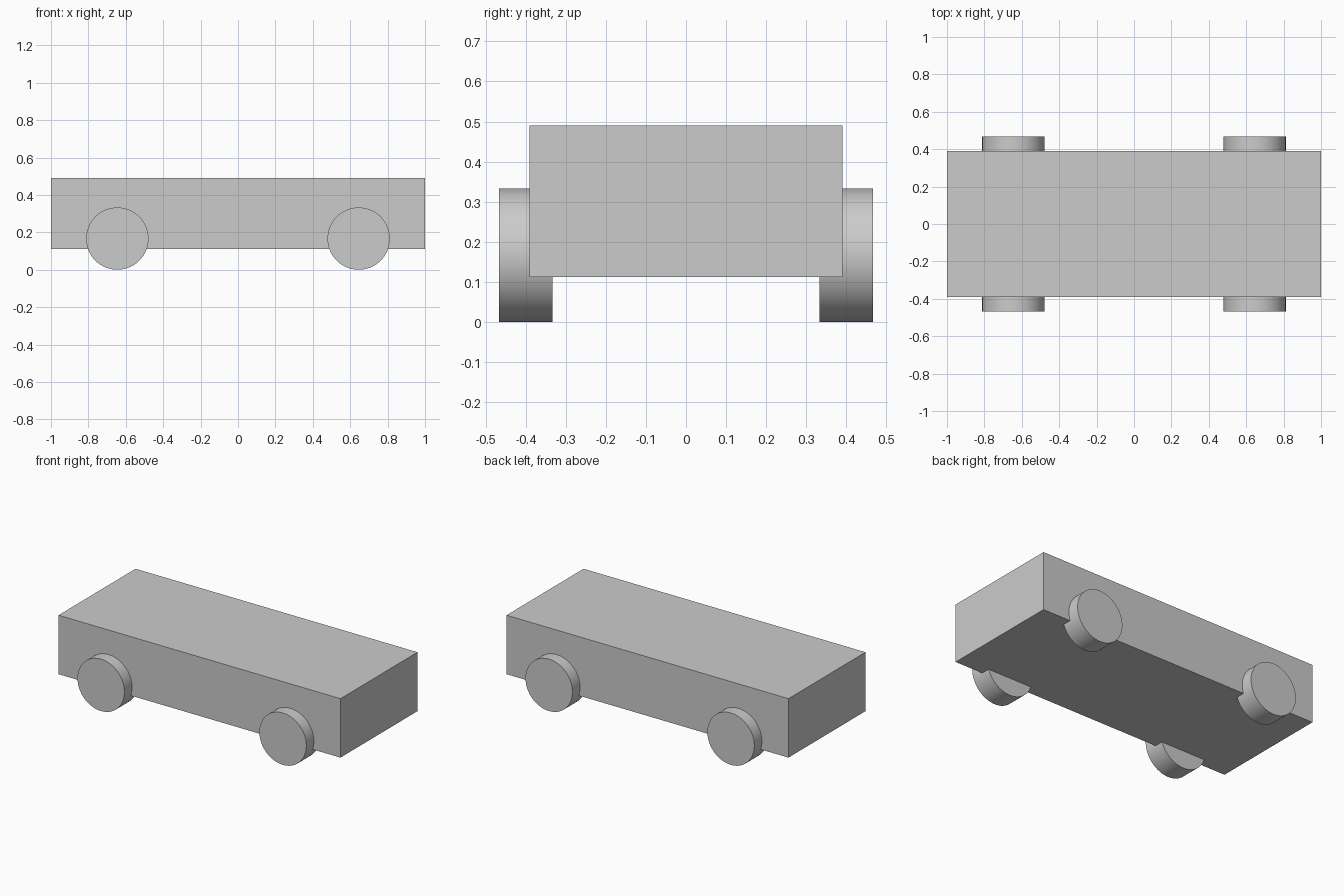
import bpy
import math

cube = bpy.data.objects.get("Cube")
if cube:
    bpy.data.objects.remove(cube, do_unlink=True)

# One plain grey for the whole model
grey = bpy.data.materials.new("light_grey")
grey.use_nodes = True
colour = (0.6, 0.6, 0.6, 1)
grey.diffuse_color = colour
grey.node_tree.nodes["Principled BSDF"].inputs["Base Color"].default_value = colour

LENGTH, WIDTH = 2.0, 0.78
BOTTOM, TOP = 0.112, 0.49
RADIUS, THICKNESS = 0.1665, 0.134
WHEEL_X, WHEEL_Y = 0.645, 0.40

# Box body
bpy.ops.mesh.primitive_cube_add(size=1, location=(0, 0, (BOTTOM + TOP) / 2))
body = bpy.context.object
body.name = "body"
body.scale = (LENGTH, WIDTH, TOP - BOTTOM)
bpy.ops.object.transform_apply(location=False, rotation=False, scale=True)
body.data.materials.append(grey)


# Disc wheels, partly sunk into the body sides
def add_wheel(name, x, y):
    bpy.ops.mesh.primitive_cylinder_add(
        vertices=64, radius=RADIUS, depth=THICKNESS,
        location=(x, y, RADIUS), rotation=(math.pi / 2, 0, 0))
    wheel = bpy.context.object
    wheel.name = name
    wheel.data.materials.append(grey)
    bpy.ops.object.shade_smooth_by_angle(angle=math.radians(30))


for side, sx in (("left", 1), ("right", -1)):
    for end, sy in (("front", -1), ("back", 1)):
        add_wheel(f"{end}_{side}_wheel", sx * WHEEL_X, sy * WHEEL_Y)
